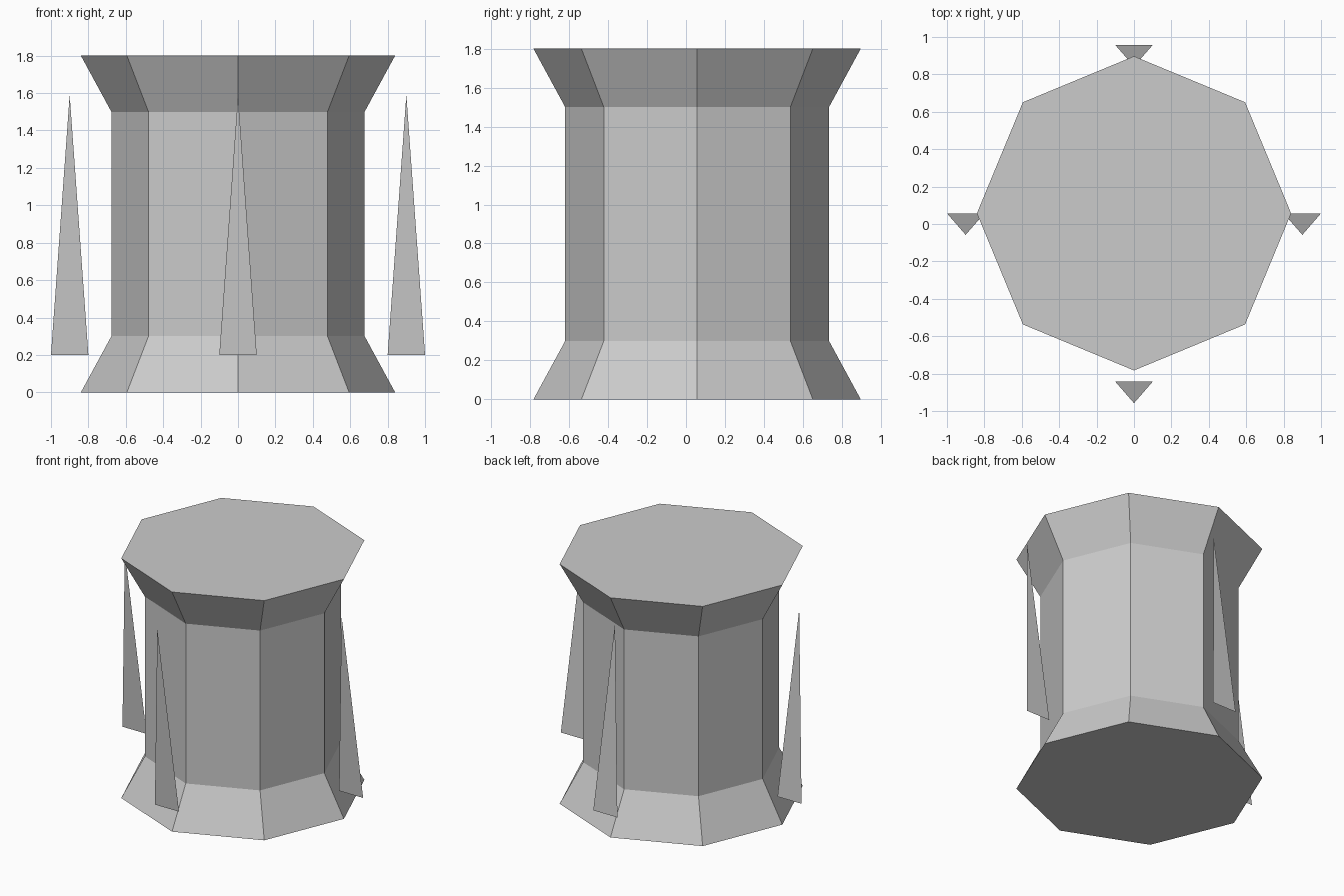
import bpy, bmesh, math

cube = bpy.data.objects.get("Cube")
if cube:
    bpy.data.objects.remove(cube, do_unlink=True)

CENTRE_Y = 0.057

stone = bpy.data.materials.new("light_grey")
stone.use_nodes = True
grey = (0.6, 0.6, 0.6, 1)
stone.diffuse_color = grey
stone.node_tree.nodes["Principled BSDF"].inputs["Base Color"].default_value = grey


def add_object(name, bm, location):
    mesh = bpy.data.meshes.new(name)
    bm.to_mesh(mesh)
    bm.free()
    mesh.materials.append(stone)
    obj = bpy.data.objects.new(name, mesh)
    obj.location = location
    bpy.context.collection.objects.link(obj)
    return obj


# Eight-sided column with flared foot and crown
def build_column(profile, sides=8):
    bm = bmesh.new()
    rings = []
    for radius, z in profile:
        angles = [math.tau * i / sides for i in range(sides)]
        rings.append([bm.verts.new((radius * math.cos(a), radius * math.sin(a), z))
                      for a in angles])
    for low, high in zip(rings, rings[1:]):
        for i in range(sides):
            j = (i + 1) % sides
            bm.faces.new((low[i], low[j], high[j], high[i]))
    bm.faces.new(rings[0][::-1])
    bm.faces.new(rings[-1])
    add_object("column", bm, (0, CENTRE_Y, 0))


# Flat upright blade leaning towards the front
def build_spike(name, x, y):
    bm = bmesh.new()
    points = [(-0.1, 0, 0.2), (0.1, 0, 0.2), (0, -0.115, 1.59)]
    bm.faces.new([bm.verts.new(p) for p in points])
    add_object(name, bm, (x, y + CENTRE_Y, 0))


build_column([(0.84, 0), (0.677, 0.3), (0.677, 1.5), (0.84, 1.8)])

REACH = 0.9
for side, dx, dy in (("front", 0, -1), ("back", 0, 1), ("left", 1, 0), ("right", -1, 0)):
    build_spike(side + "_spike", dx * REACH, dy * REACH)
